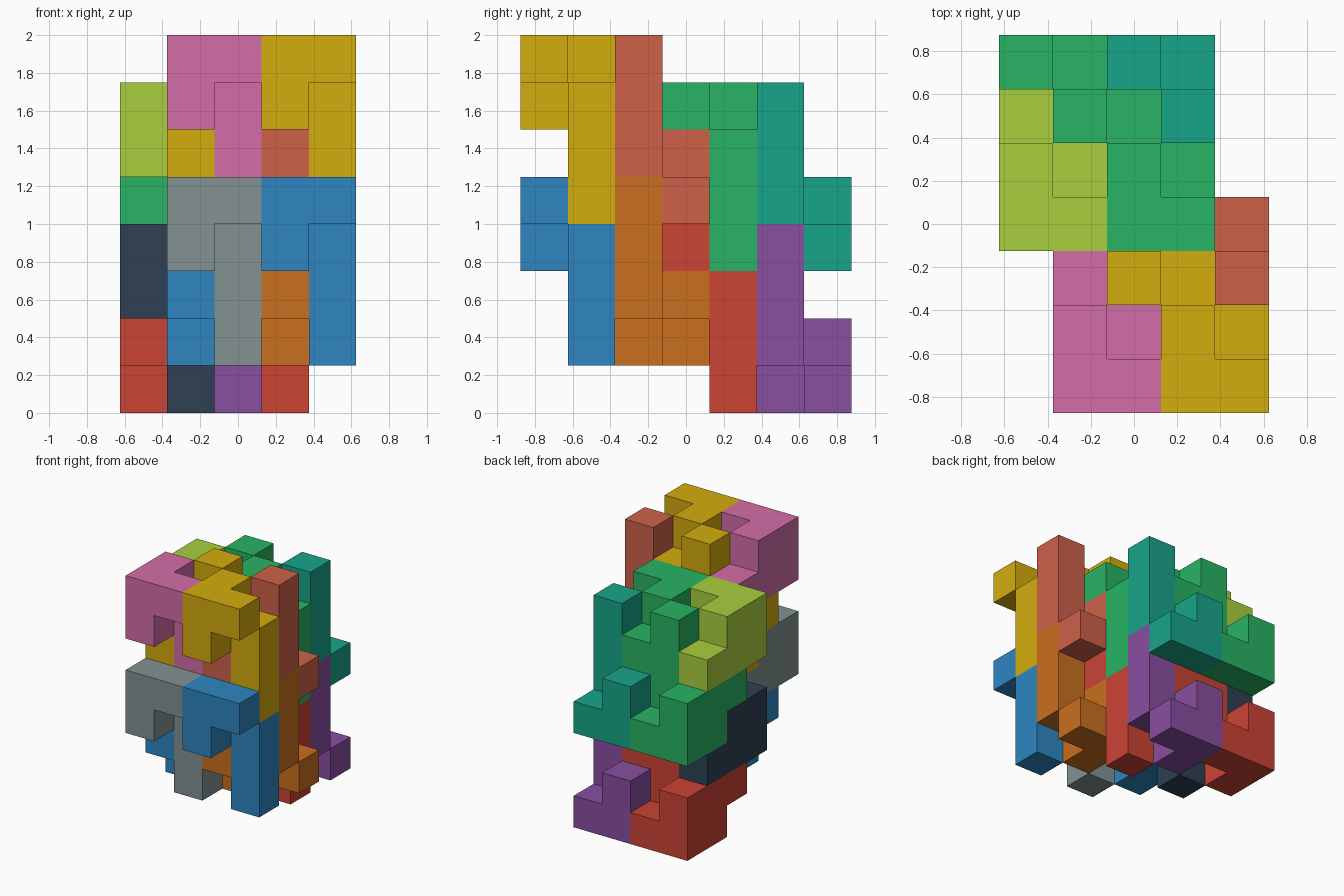
import bpy, bmesh
from mathutils import Vector

if "Cube" in bpy.data.objects:
    bpy.data.objects.remove(bpy.data.objects["Cube"])

U = 0.25  # size of one cube

# One nine-cube tile, relative to its corner cube
TILE = [(0, 0, 0), (1, 0, 0), (0, 1, 0), (0, 0, -1), (0, 1, -1),
        (0, 2, -1), (1, 1, -1), (1, 1, -2), (1, 1, -3)]


def make_material(name, hex_code):
    def linear(c):
        return c / 12.92 if c <= 0.04045 else ((c + 0.055) / 1.055) ** 2.4
    rgb = [linear(int(hex_code[i:i + 2], 16) / 255) for i in (0, 2, 4)]
    mat = bpy.data.materials.new(name)
    mat.diffuse_color = (*rgb, 1)
    mat.use_nodes = True
    mat.node_tree.nodes["Principled BSDF"].inputs["Base Color"].default_value = mat.diffuse_color
    return mat


def make_tile(name, base, flip, mat):
    """Outer skin of one tile; flip = half turn about the x axis."""
    s = -1 if flip else 1
    cells = {(base[0] + x, base[1] + s * y, base[2] + s * z) for x, y, z in TILE}
    bm = bmesh.new()
    verts = {}

    def vert(p):
        key = tuple(round(2 * c) for c in p)
        if key not in verts:
            verts[key] = bm.verts.new(((p[0] - 2) * U, (p[1] - 3) * U, (p[2] + 0.5) * U))
        return verts[key]

    for cell in sorted(cells):
        for axis in range(3):
            for sign in (-1, 1):
                n = Vector((0, 0, 0))
                n[axis] = sign
                if tuple(int(c + d) for c, d in zip(cell, n)) in cells:
                    continue
                a = Vector((0, 0, 0))
                a[(axis + 1) % 3] = 1
                b = n.cross(a)
                bm.faces.new([vert(Vector(cell) + (n + i * a + j * b) / 2)
                              for i, j in ((-1, -1), (1, -1), (1, 1), (-1, 1))])
    # Merge the cube faces into large flat faces
    bmesh.ops.dissolve_limit(bm, angle_limit=0.01, verts=bm.verts[:], edges=bm.edges[:])
    mesh = bpy.data.meshes.new(name)
    bm.to_mesh(mesh)
    bm.free()
    mesh.materials.append(mat)
    bpy.context.collection.objects.link(bpy.data.objects.new(name, mesh))


# Colours: lower layer, upper layer
COLOURS = {
    "front_left": ("839192", "D36DA8"),
    "front_middle": ("2E86C1", "D4AC0D"),
    "front_right": ("CA6F1E", "CD6149"),
    "back_left": ("2E4053", "A9D03F"),
    "back_middle": ("CB4335", "28B463"),
    "back_right": ("884EA0", "17A589"),
}
# Position group, corner cube in the lower layer, turned over or not
PLACES = [
    ("front_left", (1, 0, 4), False), ("front_middle", (3, 0, 4), False),
    ("front_middle", (1, 3, 1), True), ("front_right", (3, 3, 1), True),
    ("back_left", (0, 3, 3), False), ("back_middle", (2, 3, 3), False),
    ("back_middle", (0, 6, 0), True), ("back_right", (2, 6, 0), True),
]

# Two identical layers, three cubes apart
for layer, level in enumerate(("lower", "upper")):
    mats = {g: make_material(f"{level}_{g}_colour", c[layer]) for g, c in COLOURS.items()}
    for group, (x, y, z), flip in PLACES:
        kind = "turned_tile" if flip else "upright_tile"
        make_tile(f"{level}_{group}_{kind}", (x, y, z + 3 * layer), flip, mats[group])
